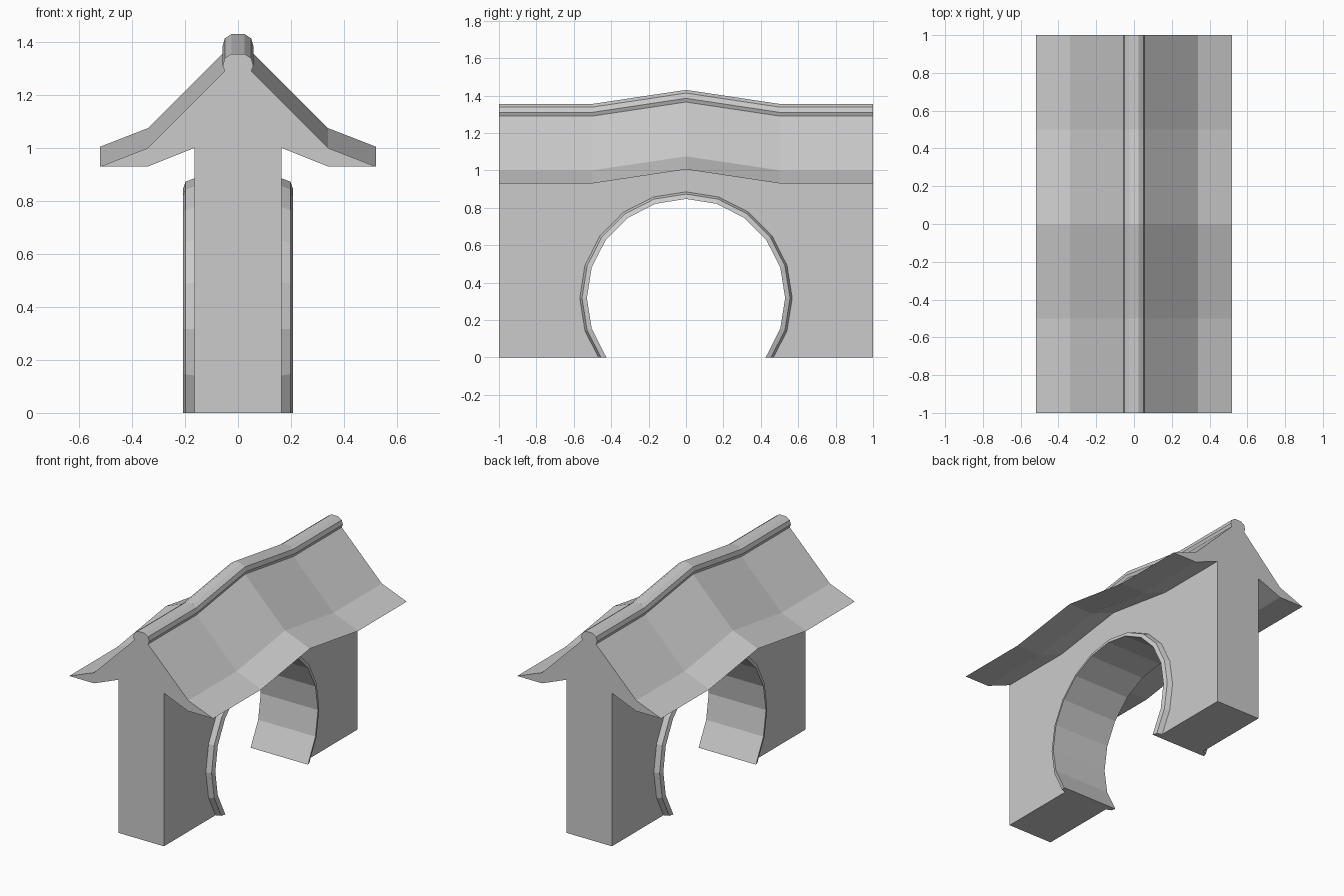
import bpy, bmesh, math

if "Cube" in bpy.data.objects:
    bpy.data.objects.remove(bpy.data.objects["Cube"])

HALF = 0.165          # half thickness of the wall
ARCH_Z = 0.317        # height of the arch centre
STATIONS = [(-1, 0), (-0.5, 0), (0, 0.075), (0.5, 0), (1, 0)]   # y, roof rise


def loft(name, sections, skip=(), closed=True):
    """Bridge equal sections, cap both ends, leave out hidden strips."""
    bm = bmesh.new()
    rings = [[bm.verts.new(p) for p in s] for s in sections]
    n = len(rings[0])
    for a, b in zip(rings, rings[1:]):
        for i in range(n if closed else n - 1):
            if i not in skip:
                j = (i + 1) % n
                bm.faces.new((a[i], a[j], b[j], b[i]))
    bm.faces.new(rings[0])
    bm.faces.new(rings[-1][::-1])
    bmesh.ops.recalc_face_normals(bm, faces=bm.faces)
    mesh = bpy.data.meshes.new(name)
    bm.to_mesh(mesh)
    bm.free()
    ob = bpy.data.objects.new(name, mesh)
    bpy.context.collection.objects.link(ob)
    return ob


def arch(r):
    """(y, z) points of a 20-sided horseshoe arch ending on the ground."""
    pts = [(r * math.sin(math.radians(a)), ARCH_Z + r * math.cos(math.radians(a)))
           for a in range(-126, 127, 18)]
    for end, prev in ((0, 1), (-1, -2)):
        (y0, z0), (y1, z1) = pts[prev], pts[end]
        pts[end] = (y0 + (y1 - y0) * z0 / (z0 - z1), 0)
    return pts


def along_roof(half):
    """Mirror a half profile and repeat it at each bend of the roof."""
    prof = half + [(-x, z) for x, z in reversed(half)]
    return [[(x, y, z + rise) for x, z in prof] for y, rise in STATIONS]


# Wall with arch opening, open under the roof and behind the arch lining
opening = arch(0.568)
top = [(y, 1.0 + rise) for y, rise in reversed(STATIONS)]
outline = opening + [(1, 0)] + top + [(-1, 0)]
n = len(opening)
hidden = set(range(n - 1)) | set(range(n + 1, n + 5))
loft("wall", [[(x, y, z) for y, z in outline] for x in (-HALF, HALF)], hidden)

# Arch lining with a bevelled rim on both faces
rim = [(-HALF, 0.568), (-0.198, 0.556), (-0.207, 0.53),
       (0.207, 0.53), (0.198, 0.556), (HALF, 0.568)]
curves = [(x, arch(r)) for x, r in rim]
loft("arch_lining", [[(x, *c[i]) for x, c in curves] for i in range(n)], closed=False)

# Roof with flared eaves, open where it meets the wall and ridge cap
loft("roof", along_roof([(HALF, 1.0), (0.34, 0.93), (0.52, 0.93), (0.34, 1.0), (0.05, 1.29)]),
     skip=(4, 9))

# Rounded ridge cap
loft("ridge_cap", along_roof([(0.05, 1.29), (0.058, 1.31), (0.05, 1.338), (0.025, 1.355)]),
     skip=(7,))
